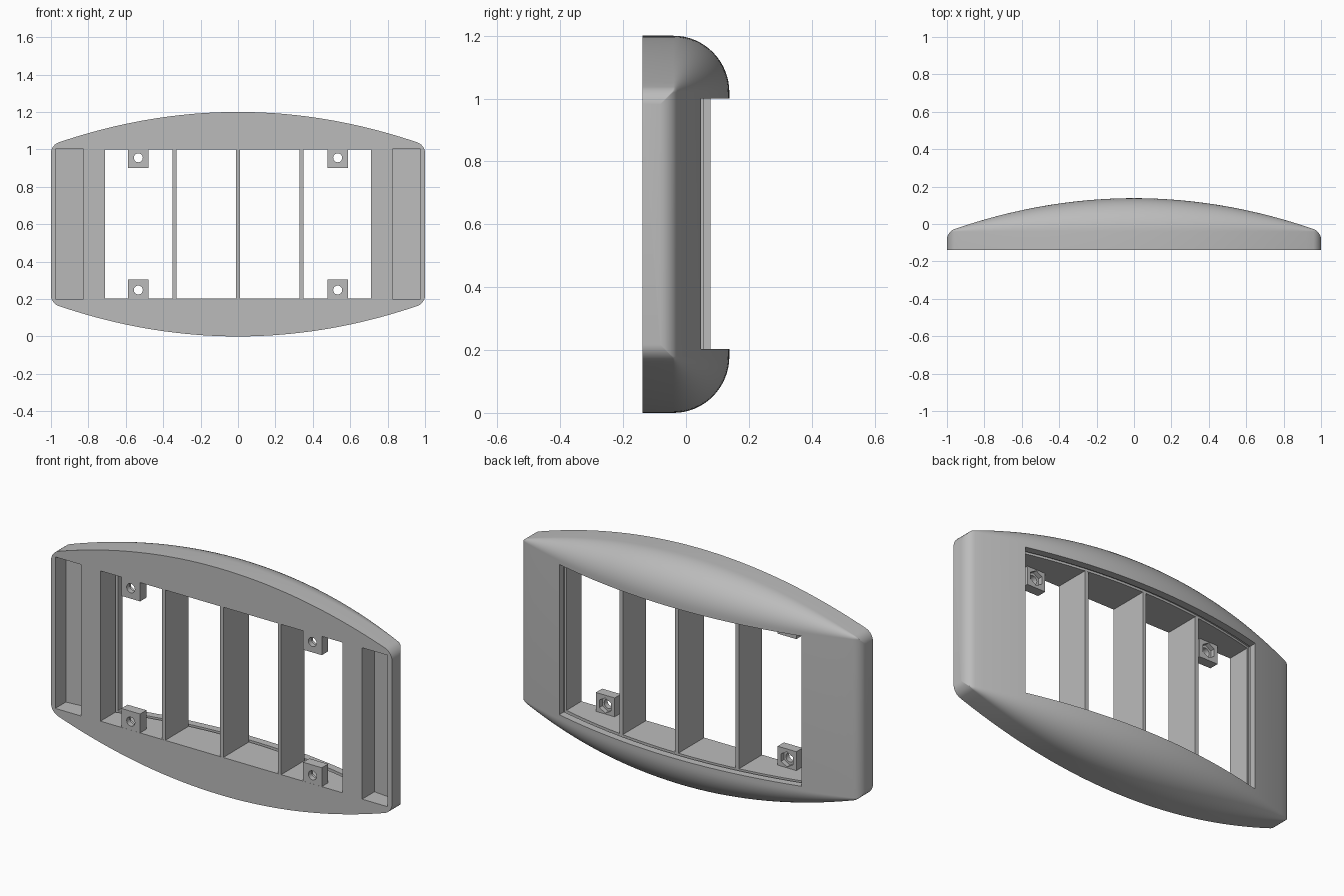
import bpy, bmesh, math
from mathutils import Matrix

if "Cube" in bpy.data.objects:
    bpy.data.objects.remove(bpy.data.objects["Cube"], do_unlink=True)

grey = bpy.data.materials.new("plain grey")
grey.use_nodes = True
grey.diffuse_color = (0.5, 0.5, 0.5, 1)
grey.node_tree.nodes["Principled BSDF"].inputs["Base Color"].default_value = (0.5, 0.5, 0.5, 1)

FRONT, MID = -0.138, 0.6


def finish(name, bm):
    bmesh.ops.recalc_face_normals(bm, faces=bm.faces)
    mesh = bpy.data.meshes.new(name)
    bm.to_mesh(mesh)
    bm.free()
    mesh.materials.append(grey)
    ob = bpy.data.objects.new(name, mesh)
    bpy.context.collection.objects.link(ob)
    return ob


def box(name, x0, x1, y0, y1, z0, z1):
    bm = bmesh.new()
    bmesh.ops.create_cube(bm, size=1)
    for v in bm.verts:
        v.co = ((x0 + x1) / 2 + v.co.x * (x1 - x0),
                (y0 + y1) / 2 + v.co.y * (y1 - y0),
                (z0 + z1) / 2 + v.co.z * (z1 - z0))
    return finish(name, bm)


def prism(name, outline, z0, z1):
    """Extrude an xy outline upwards."""
    bm = bmesh.new()
    face = bm.faces.new([bm.verts.new((x, y, z0)) for x, y in outline])
    out = bmesh.ops.extrude_face_region(bm, geom=[face])["geom"]
    for v in out:
        if isinstance(v, bmesh.types.BMVert):
            v.co.z = z1
    return finish(name, bm)


def rod(name, x, z, y0, y1, radius, sides):
    bm = bmesh.new()
    turn = Matrix.Translation((x, (y0 + y1) / 2, z)) @ Matrix.Rotation(math.pi / 2, 4, 'X')
    bmesh.ops.create_cone(bm, cap_ends=True, segments=sides, radius1=radius,
                          radius2=radius, depth=y1 - y0, matrix=turn)
    return finish(name, bm)


def select(ob):
    bpy.ops.object.select_all(action='DESELECT')
    ob.select_set(True)
    bpy.context.view_layer.objects.active = ob


def cut(ob, cutters):
    select(ob)
    for c in cutters:
        mod = ob.modifiers.new("cut", 'BOOLEAN')
        mod.operation, mod.solver, mod.object = 'DIFFERENCE', 'EXACT', c
        bpy.ops.object.modifier_apply(modifier=mod.name)
        bpy.data.objects.remove(c, do_unlink=True)


def smooth(ob):
    select(ob)
    bpy.ops.object.shade_smooth_by_angle(angle=math.radians(25))


def corner(x):
    """Rounding drop close to the two ends."""
    t = min(1, max(0, (abs(x) - 0.96) / 0.04))
    return 0.04 * (1 - math.sqrt(1 - t * t))


def back(x):
    return 0.138 - 0.172 * (x / 0.98) ** 2 - corner(x)


def half_height(x):
    return 0.6 - 0.17 * (x / 0.98) ** 2 - corner(x)


def section(x):
    """Cross-section with elliptical shoulders at the back."""
    y1, h = back(x), half_height(x)
    y0, h0 = min(-0.04, y1 - 0.002), min(0.42, h - 0.002)
    upper = [(FRONT, h)]
    for i in range(17):
        a = math.pi / 2 * i / 16
        upper.append((y0 + (y1 - y0) * math.sin(a), h0 + (h - h0) * math.cos(a)))
    ring = upper + [(y, -z) for y, z in reversed(upper)]
    return [(x, y, MID + z) for y, z in ring]


# Frame: lofted sections along x
side = [0.96 * i / 24 for i in range(25)]
side += [0.96 + 0.04 * math.sin(math.pi / 2 * i / 6) for i in range(1, 7)]
stations = [-x for x in reversed(side[1:])] + side
bm = bmesh.new()
rings = [[bm.verts.new(p) for p in section(x)] for x in stations]
for a, b in zip(rings, rings[1:]):
    for i in range(len(a)):
        j = (i + 1) % len(a)
        bm.faces.new((a[i], a[j], b[j], b[i]))
bm.faces.new(rings[0])
bm.faces.new(rings[-1])
frame = finish("frame", bm)

# Window opening, curved panel groove and end pockets
xs = [0.725 * i / 16 for i in range(-16, 17)]
groove = prism("groove_cutter", [(x, back(x) - 0.06) for x in xs]
               + [(x, back(x) - 0.04) for x in reversed(xs)], 0.188, 1.012)
cutters = [box("window_cutter", -0.71, 0.71, -0.3, 0.3, 0.203, 1.0), groove]
for s in (-1, 1):
    pocket = [(0.825, -0.3), (0.975, -0.3), (0.975, -0.05), (0.825, -0.035)]
    cutters.append(prism("pocket_cutter", [(s * x, y) for x, y in pocket], 0.2, 1.003))
cut(frame, cutters)
smooth(frame)

# Upright dividers, stopping short of the panel groove
for name, x in (("right_divider", -0.34), ("centre_divider", 0), ("left_divider", 0.34)):
    box(name, x - 0.01, x + 0.01, FRONT + 0.0005, back(x) - 0.06, 0.197, 1.006)

# Screw tabs with a round hole and a hexagonal nut seat
for sx, side_name in ((-1, "right"), (1, "left")):
    for z0, z1, zh, level in ((0.9, 1.005, 0.955, "upper"), (0.198, 0.303, 0.248, "lower")):
        x = sx * 0.533
        tab = box(f"{level}_{side_name}_screw_tab", x - 0.055, x + 0.055,
                  FRONT + 0.0005, -0.085, z0, z1)
        cut(tab, [rod("hole_cutter", x, zh, -0.3, 0.1, 0.024, 24),
                  rod("nut_cutter", x, zh, -0.11, 0.1, 0.04, 6)])
        smooth(tab)
